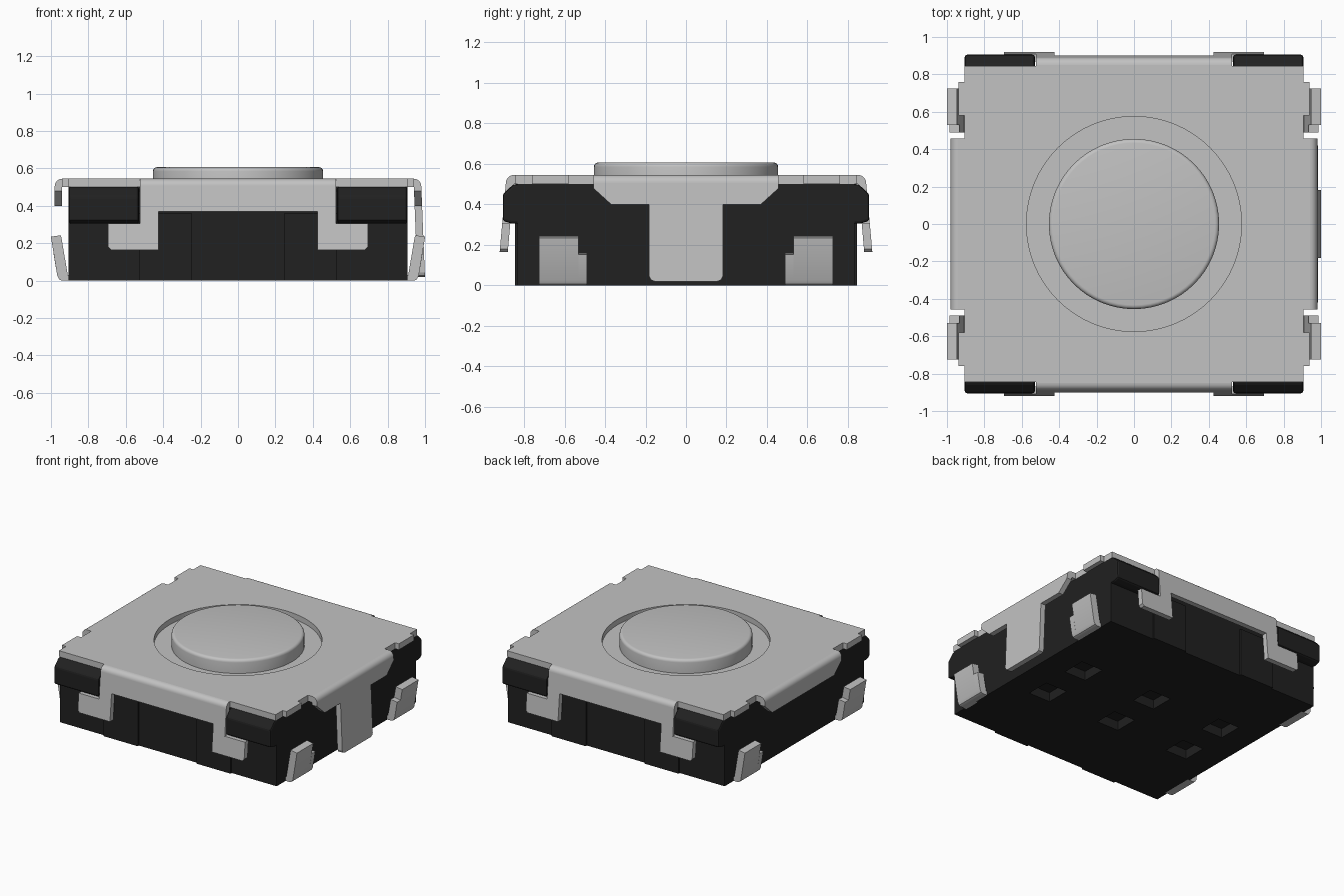
import bpy, bmesh, math

cube = bpy.data.objects.get("Cube")
if cube:
    bpy.data.objects.remove(cube, do_unlink=True)


def material(name, rgb, rough):
    m = bpy.data.materials.new(name)
    m.diffuse_color = (*rgb, 1)
    m.use_nodes = True
    p = next(n for n in m.node_tree.nodes if n.type == 'BSDF_PRINCIPLED')
    p.inputs["Base Color"].default_value = (*rgb, 1)
    p.inputs["Roughness"].default_value = rough
    return m


METAL = material("light grey metal", (0.54, 0.54, 0.54), 0.5)
BLACK = material("black plastic", (0.015, 0.015, 0.015), 0.6)


def prism(name, pts, axis, lo, hi, mat, lean=None):
    """Extrude a 2D outline along an axis; lean(z) shifts it along that axis."""
    bm = bmesh.new()

    def vert(a, b, d):
        if lean:
            d += lean(b)
        return bm.verts.new({'x': (d, a, b), 'y': (a, d, b), 'z': (a, b, d)}[axis])

    ends = [[vert(a, b, d) for a, b in pts] for d in (lo, hi)]
    for e in ends:
        bm.faces.new(e)
    n = len(pts)
    for i in range(n):
        j = (i + 1) % n
        bm.faces.new((ends[0][i], ends[0][j], ends[1][j], ends[1][i]))
    bmesh.ops.recalc_face_normals(bm, faces=bm.faces)
    me = bpy.data.meshes.new(name)
    bm.to_mesh(me)
    bm.free()
    me.materials.append(mat)
    ob = bpy.data.objects.new(name, me)
    bpy.context.collection.objects.link(ob)
    return ob


def smooth(ob):
    bpy.ops.object.select_all(action='DESELECT')
    ob.select_set(True)
    bpy.context.view_layer.objects.active = ob
    bpy.ops.object.shade_smooth_by_angle(angle=math.radians(35))


def cut(ob, cutter):
    mod = ob.modifiers.new("cut", 'BOOLEAN')
    mod.object = cutter
    mod.operation = 'DIFFERENCE'
    mod.solver = 'EXACT'
    bpy.context.view_layer.objects.active = ob
    bpy.ops.object.modifier_apply(modifier=mod.name)
    bpy.data.objects.remove(cutter, do_unlink=True)


def rect(x0, x1, y0, y1):
    return [(x0, y0), (x1, y0), (x1, y1), (x0, y1)]


def circle(r, n=64):
    return [(r * math.cos(2 * math.pi * i / n), r * math.sin(2 * math.pi * i / n)) for i in range(n)]


def mirrored(half):
    """Close a right-hand half outline by mirroring it in its first coordinate."""
    return half + [(-a, b) for a, b in reversed(half)]


# Plastic base with six square pockets underneath
base = prism("base", rect(-0.905, 0.905, -0.832, 0.832), 'z', 0, 0.5, BLACK)
for x in (-0.61, 0, 0.61):
    for y in (-0.19, 0.19):
        cut(base, prism("pocket_cutter", rect(x - 0.09, x + 0.09, y - 0.09, y + 0.09),
                        'z', -0.1, 0.07, BLACK))

# Chamfered shoulders on the four corners and shallow ribs on front and back
shoulder = [(0.82, 0.305), (0.86, 0.305), (0.905, 0.318), (0.905, 0.45), (0.852, 0.5), (0.82, 0.5)]
for sy, end in ((-1, "front"), (1, "back")):
    for sx, side in ((-1, "right"), (1, "left")):
        ob = prism(f"{end}_{side}_shoulder", [(sy * y, z) for y, z in shoulder],
                   'x', sx * 0.53, sx * 0.905, BLACK)
        bev = ob.modifiers.new("bevel", 'BEVEL')
        bev.width = 0.012
        bev.segments = 2
        prism(f"{end}_{side}_rib", rect(*sorted((sx * 0.245, sx * 0.53)), 0, 0.36),
              'y', sy * 0.82, sy * 0.846, BLACK)

# Sheet metal cover with a round opening
quarter = [(0.525, 0.85), (0.525, 0.845), (0.905, 0.845), (0.905, 0.76), (0.938, 0.76),
           (0.938, 0.58), (0.905, 0.58), (0.905, 0.458), (0.94, 0.458)]
right_half = quarter + [(x, -y) for x, y in reversed(quarter)]
cover = prism("cover_plate", mirrored(right_half), 'z', 0.5, 0.545, METAL)
cut(cover, prism("opening_cutter", circle(0.575), 'z', 0.4, 0.7, METAL))
smooth(cover)
smooth(prism("recess_floor", circle(0.6), 'z', 0.49, 0.504, METAL))

# Rounded folds joining the plate to its hanging flaps
T = 0.04
arc = [(math.sin(a) * 0.04, 0.505 + math.cos(a) * 0.04)
       for a in (math.pi / 2 * i / 6 for i in range(7))]
fold = [(0, 0.5)] + arc + [(0.04, 0.5)]
for s, end, side in ((-1, "front", "right"), (1, "back", "left")):
    smooth(prism(f"{end}_fold", [(s * (0.85 + u), z) for u, z in fold], 'x', -0.525, 0.525, METAL))
    smooth(prism(f"{side}_fold", [(s * (0.94 + u), z) for u, z in fold], 'y', -0.458, 0.458, METAL))

# Front and back flaps with hooked feet, leaning slightly outwards
hook = [(0.525, 0.505), (0.525, 0.305), (0.695, 0.305), (0.695, 0.18), (0.68, 0.165),
        (0.425, 0.165), (0.425, 0.37)]
for s, end in ((-1, "front"), (1, "back")):
    prism(f"{end}_flap", mirrored(hook), 'y', s * (0.89 - T), s * 0.89, METAL,
          lambda z, s=s: s * (0.505 - z) * 0.09)

# Side flaps; the left one carries a long central tongue
flap = [(0.458, 0.505), (0.458, 0.48), (0.37, 0.4)]
tongue = [(0.182, 0.4), (0.182, 0.045), (0.174, 0.027), (0.155, 0.02)]
prism("right_flap", mirrored(flap), 'x', -0.98, -0.98 + T, METAL)
prism("left_flap_with_tongue", mirrored(flap + tongue), 'x', 0.98 - T, 0.98, METAL,
      lambda z: (0.505 - z) * 0.04)


# Four bent solder terminals, each with a lower step on its inner edge
def terminal_profile(top):
    f = (top - 0.02) / 0.22
    return [(0.89, 0), (0.94, 0), (0.955, 0.006), (0.966, 0.025),
            (0.966 + 0.034 * f, top - 0.008), (0.912 + 0.034 * f, top), (0.91, 0.03), (0.89, 0.03)]


for sx, side in ((-1, "right"), (1, "left")):
    for sy, end in ((-1, "front"), (1, "back")):
        for part, y0, y1, top in (("terminal", 0.53, 0.725, 0.243), ("terminal_step", 0.488, 0.53, 0.16)):
            smooth(prism(f"{end}_{side}_{part}", [(sx * x, z) for x, z in terminal_profile(top)],
                         'y', sy * y0, sy * y1, METAL))

# Round push button with a rolled top edge
button = prism("button", circle(0.455), 'z', 0.5, 0.607, METAL)
bm = bmesh.new()
bm.from_mesh(button.data)
rim = [e for e in bm.edges if all(v.co.z > 0.6 for v in e.verts)]
bmesh.ops.bevel(bm, geom=rim, offset=0.022, segments=4, profile=0.5, affect='EDGES')
bm.to_mesh(button.data)
bm.free()
smooth(button)
